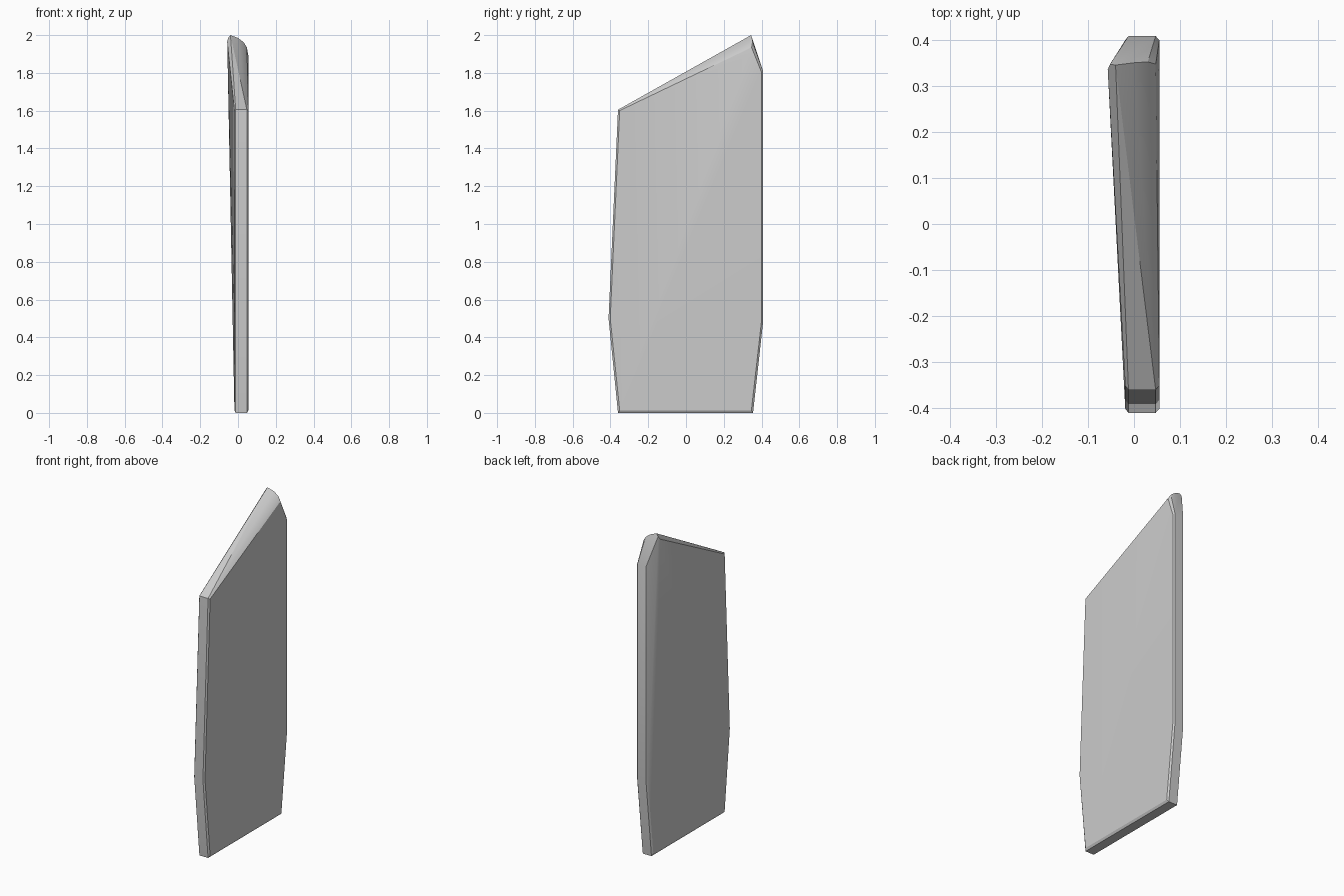
import bpy
import bmesh
import math

if "Cube" in bpy.data.objects:
    bpy.data.objects.remove(bpy.data.objects["Cube"], do_unlink=True)

# Plain grey finish
grey = bpy.data.materials.new("plain grey")
grey.use_nodes = True
colour = (0.6, 0.6, 0.6, 1)
grey.diffuse_color = colour
grey.node_tree.nodes["Principled BSDF"].inputs["Base Color"].default_value = colour

# Side profile of the slab (y, z), without its rounded peak
front_top, front_mid, front_foot = (-0.36, 1.605), (-0.41, 0.5), (-0.36, 0.0)
back_foot, back_mid, back_top = (0.355, 0.0), (0.408, 0.48), (0.408, 1.81)
profile = [front_top, front_mid, front_foot, back_foot, back_mid, back_top]


def layer(x, inset, outline):
    """Profile points at one depth, pulled in towards the middle."""
    return [(x, y - math.copysign(inset, y), z + inset * (1.5 if z < 0.1 else -0.5 if z > 1 else 0))
            for y, z in outline]


# Outer rim and the two inset faces; the left face runs straight to the peak
points = layer(-0.012, 0, profile) + layer(0.047, 0, profile)
points += layer(-0.019, 0.009, profile[:-1])
points += layer(0.055, 0.009, profile)

# Rounded crest that leans towards the left
points += [(-0.057, 0.335, 1.965), (-0.052, 0.347, 1.985), (-0.04, 0.345, 2.0),
           (0.0, 0.35, 1.985), (0.03, 0.352, 1.962), (0.047, 0.347, 1.935),
           (0.055, 0.33, 1.89)]

bm = bmesh.new()
for p in points:
    bm.verts.new(p)
hull = bmesh.ops.convex_hull(bm, input=bm.verts)
loose = [v for v in bm.verts if not v.link_faces]
bmesh.ops.delete(bm, geom=loose, context="VERTS")
bmesh.ops.recalc_face_normals(bm, faces=bm.faces)

mesh = bpy.data.meshes.new("slab")
bm.to_mesh(mesh)
bm.free()
mesh.materials.append(grey)
slab = bpy.data.objects.new("slab", mesh)
bpy.context.collection.objects.link(slab)

# Soft crest, crisp rim
bpy.context.view_layer.objects.active = slab
slab.select_set(True)
bpy.ops.object.shade_smooth_by_angle(angle=math.radians(20))
